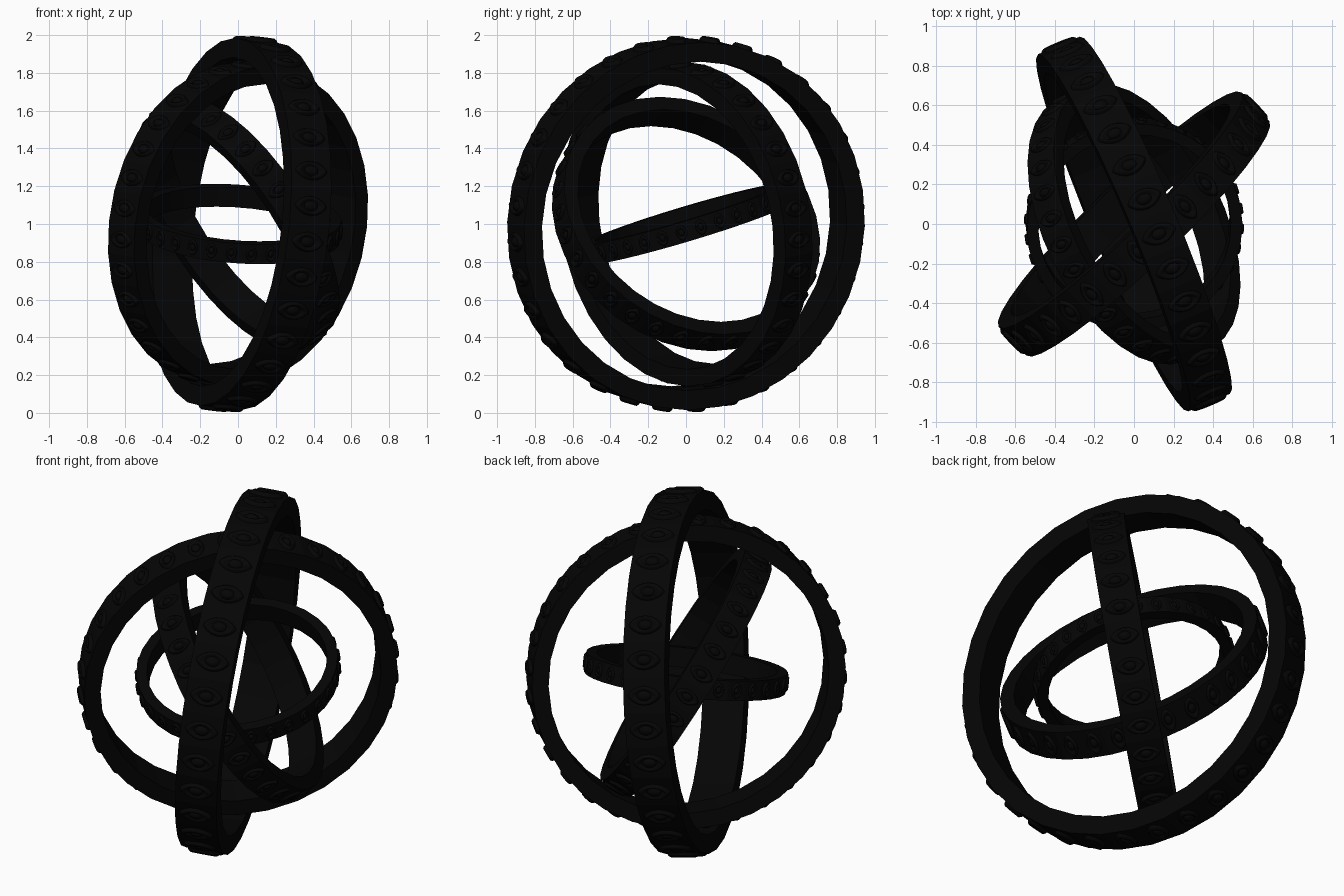
import bpy, bmesh, math
from mathutils import Vector, Matrix

cube = bpy.data.objects.get("Cube")
if cube:
    bpy.data.objects.remove(cube)

SIDES = 32
OUTER, INNER, HALF_WIDTH = 0.979, 0.875, 0.115


def make_material(name, colour):
    mat = bpy.data.materials.new(name)
    mat.use_nodes = True
    mat.diffuse_color = colour
    mat.node_tree.nodes["Principled BSDF"].inputs["Base Color"].default_value = colour
    return mat


black = make_material("soft black", (0.0015, 0.0015, 0.0015, 1))


def add_object(name, bm, matrix):
    bmesh.ops.recalc_face_normals(bm, faces=bm.faces)
    mesh = bpy.data.meshes.new(name)
    bm.to_mesh(mesh)
    bm.free()
    mesh.materials.append(black)
    obj = bpy.data.objects.new(name, mesh)
    bpy.context.collection.objects.link(obj)
    obj.matrix_world = matrix
    return obj


def bridge(bm, a, b):
    for i in range(len(a)):
        j = (i + 1) % len(a)
        bm.faces.new((a[i], a[j], b[j], b[i]))


# Flat hoop with a rectangular section
def hoop_mesh():
    bm = bmesh.new()
    section = [(OUTER, -HALF_WIDTH), (OUTER, HALF_WIDTH), (INNER, HALF_WIDTH), (INNER, -HALF_WIDTH)]
    loops = []
    for i in range(SIDES):
        turn = Matrix.Rotation(math.tau * i / SIDES, 3, "Z")
        loops.append([bm.verts.new(turn @ Vector((r, 0, z))) for r, z in section])
    for i in range(SIDES):
        bridge(bm, loops[i], loops[(i + 1) % SIDES])
    return bm


# One almond eye: raised lids around a small eyeball, facing along +x
def add_eye(bm, frame):
    steps = 16
    previous = None
    for scale, height in ((1, -0.008), (0.9, 0.013), (0.75, 0.023), (0.6, 0.005)):
        loop = []
        for i in range(steps):
            a = math.tau * i / steps
            across = 0.095 * scale * math.cos(a)
            along = 0.055 * scale * math.sin(a) * abs(math.sin(a)) ** 0.5
            loop.append(bm.verts.new(frame @ Vector((height, along, across))))
        if previous:
            bridge(bm, previous, loop)
        previous = loop
    bm.faces.new(previous)
    ball = frame @ Matrix.Diagonal((0.024, 0.03, 0.04, 1))
    bmesh.ops.create_uvsphere(bm, u_segments=10, v_segments=6, radius=1, matrix=ball)


# Row of eyes, one on each outer facet
def eyes_mesh():
    bm = bmesh.new()
    apothem = OUTER * math.cos(math.pi / SIDES)
    for i in range(SIDES):
        turn = Matrix.Rotation(math.tau * (i + 0.5) / SIDES, 4, "Z")
        add_eye(bm, turn @ Matrix.Translation((apothem, 0, 0)))
    return bm


# Four nested hoops: name, size, band width factor, axis
rings = [
    ("outer_ring", 1.0, 1.0, (0.92, 0.387, -0.1)),
    ("second_ring", 0.872, 1.0, (0.69, -0.715, -0.145)),
    ("third_ring", 0.75, 1.0, (0.765, 0.385, 0.515)),
    ("inner_ring", 0.557, 0.85, (0.07, -0.287, 0.957)),
]
for name, size, width, axis in rings:
    matrix = (Matrix.Translation((0, 0, 1))
              @ Vector(axis).to_track_quat("Z", "Y").to_matrix().to_4x4()
              @ Matrix.Diagonal((size, size, size * width, 1)))
    add_object(name, hoop_mesh(), matrix)
    eyes = add_object(name + "_eyes", eyes_mesh(), matrix)
    for face in eyes.data.polygons:
        face.use_smooth = True
